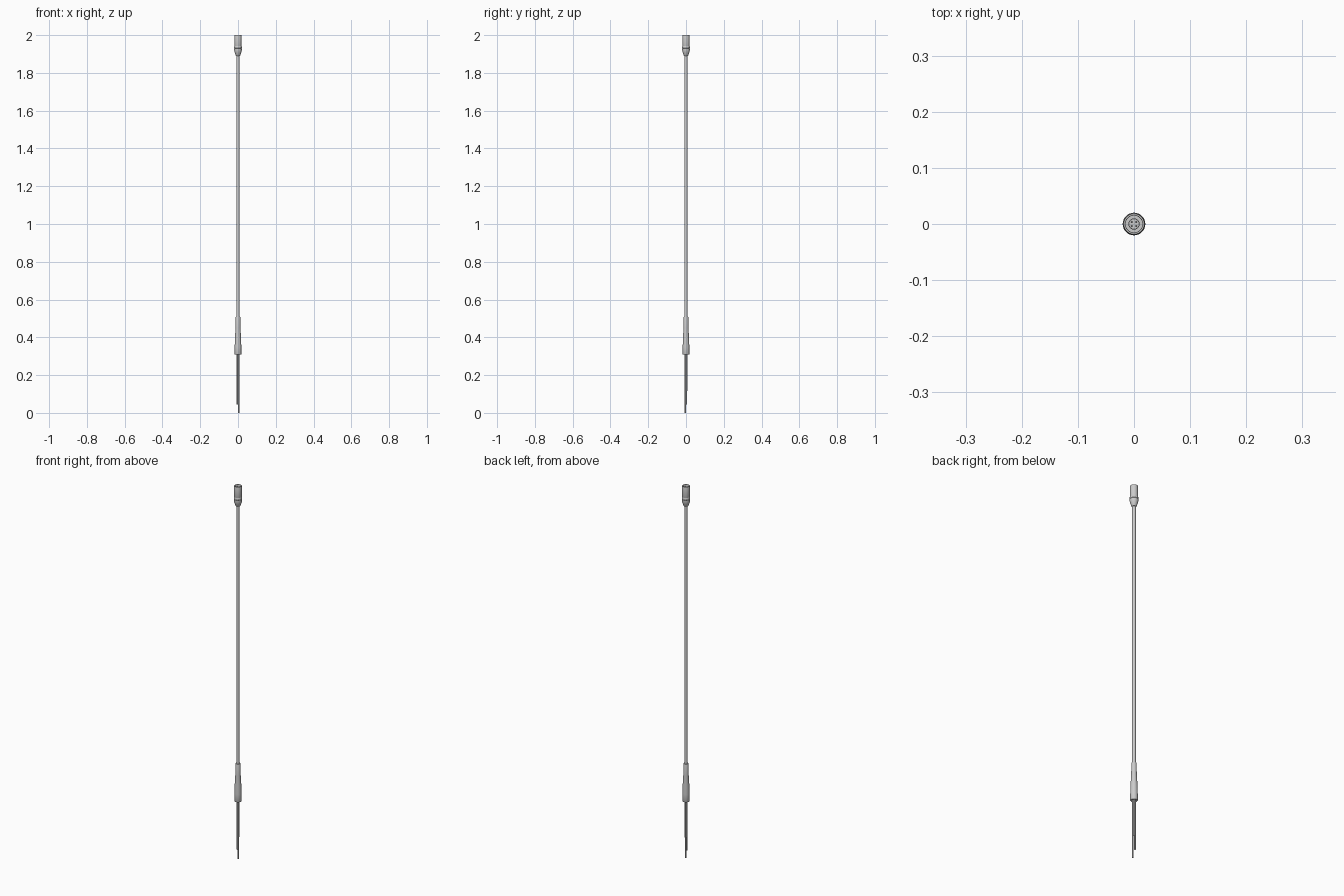
import bpy, bmesh, math
from mathutils import Matrix

if "Cube" in bpy.data.objects:
    bpy.data.objects.remove(bpy.data.objects["Cube"])


def lathe(name, profile, sides=32, x=0, y=0, ribs=None):
    """Revolve (radius, z) points about a vertical axis; ribs = (z0, z1, depth)."""
    bm = bmesh.new()
    rings = []
    for r, z in profile:
        ring = []
        for i in range(sides):
            a = 2 * math.pi * i / sides
            rr = r
            if ribs and ribs[0] <= z <= ribs[1] and i % 2:
                rr -= ribs[2]
            ring.append(bm.verts.new((x + rr * math.cos(a), y + rr * math.sin(a), z)))
        rings.append(ring)
    for a, b in zip(rings, rings[1:]):
        for i in range(sides):
            j = (i + 1) % sides
            bm.faces.new((a[i], a[j], b[j], b[i]))
    bm.faces.new(rings[0][::-1])
    bm.faces.new(rings[-1])
    bmesh.ops.recalc_face_normals(bm, faces=bm.faces)
    mesh = bpy.data.meshes.new(name)
    bm.to_mesh(mesh)
    bm.free()
    ob = bpy.data.objects.new(name, mesh)
    bpy.context.collection.objects.link(ob)
    bpy.ops.object.select_all(action='DESELECT')
    ob.select_set(True)
    bpy.context.view_layer.objects.active = ob
    bpy.ops.object.shade_smooth_by_angle(angle=math.radians(30))
    return ob


# Main cable
lathe("cable", [(0.0085, 0.49), (0.0085, 1.91)], 24)

# Tapered strain-relief sleeve
lathe("sleeve", [(0.0165, 0.308), (0.018, 0.311), (0.0175, 0.35), (0.0165, 0.39),
                 (0.0130, 0.45), (0.0125, 0.507), (0.0115, 0.51)])

# Connector rear boot and grip
lathe("connector_boot", [(0.010, 1.89), (0.0125, 1.893), (0.0185, 1.912),
                         (0.0202, 1.92), (0.0202, 1.929), (0.018, 1.931)])

# Ribbed locking ring
lathe("locking_ring", [(0.0180, 1.929), (0.0203, 1.931), (0.0203, 1.940),
                       (0.0190, 1.942)], 48, ribs=(1.9305, 1.9405, 0.0008))

# Open connector shell with recessed floor
lathe("connector_shell", [(0.0180, 1.939), (0.0190, 1.942), (0.0190, 1.997), (0.0182, 2.0),
                          (0.0155, 2.0), (0.0150, 1.998), (0.0150, 1.950)])

# Contact insert and pins inside the shell
lathe("contact_insert", [(0.0100, 1.949), (0.0100, 1.988), (0.0092, 1.990)], 24)
for i in range(4):
    a = math.pi / 4 + i * math.pi / 2
    lathe(f"pin_{i + 1}", [(0.0013, 1.985), (0.0013, 1.994), (0.0006, 1.995)], 10,
          0.0055 * math.cos(a), 0.0055 * math.sin(a))

# Loose wires of different lengths below the sleeve
for i, (x, y, end) in enumerate([(0.0035, -0.0035, 0.0), (-0.0045, 0.002, 0.045),
                                 (0.0025, 0.0045, 0.115)]):
    lathe(f"wire_{i + 1}", [(0.0036, end), (0.0036, 0.32)], 16, x, y)
